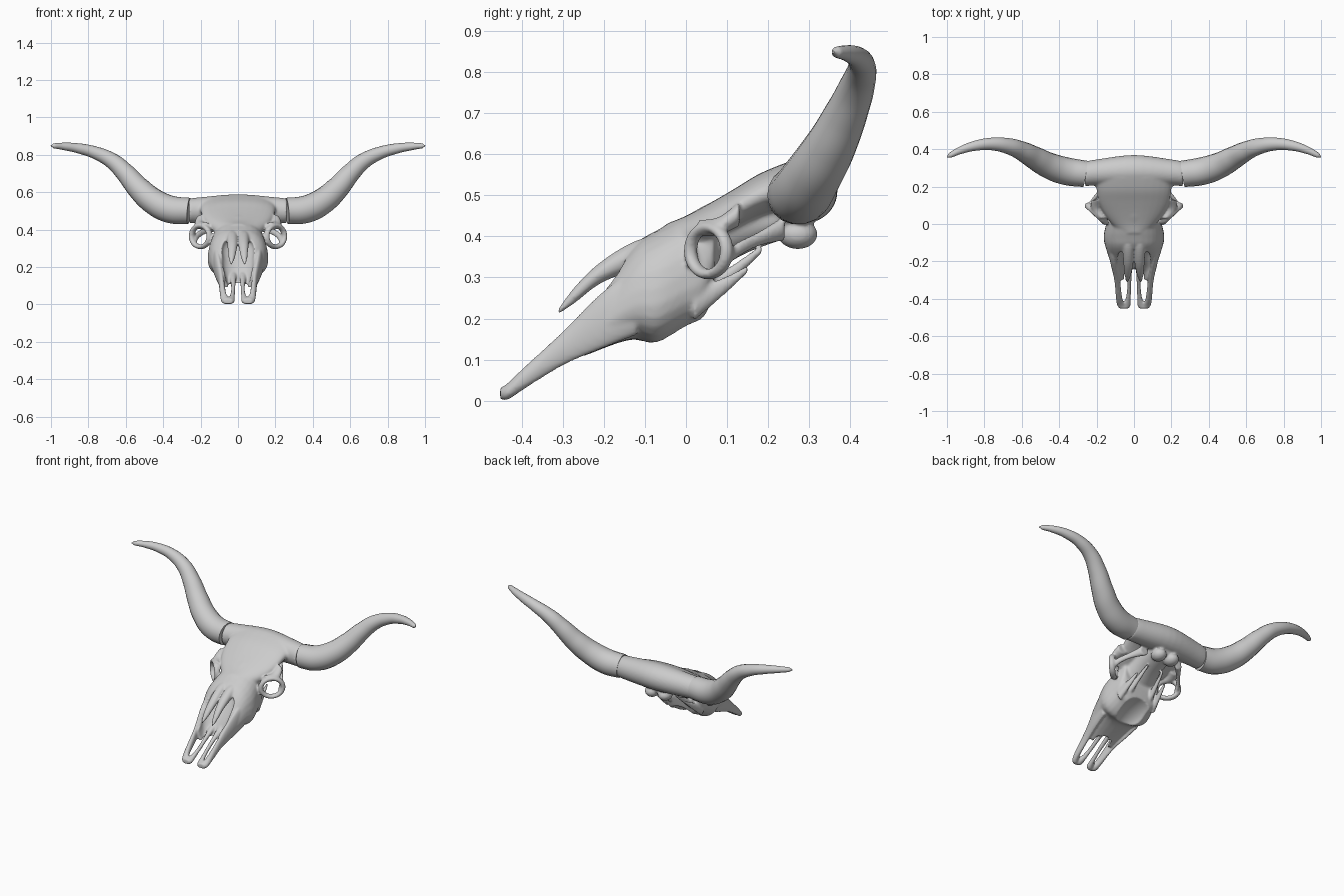
import bpy
import bmesh
import math
from mathutils import Matrix, Vector

cube = bpy.data.objects.get("Cube")
if cube:
    bpy.data.objects.remove(cube, do_unlink=True)

bone = bpy.data.materials.new("pale_bone")
bone.use_nodes = True
bone.diffuse_color = (.6, .6, .6, 1)
bone.node_tree.nodes["Principled BSDF"].inputs["Base Color"].default_value = (.6, .6, .6, 1)


def spline(rows, steps=5):
    """Smoothly interpolate a list of equal-length rows."""
    rows = [Vector(r) for r in rows]
    out = []
    for i in range(len(rows) - 1):
        b, c = rows[i], rows[i + 1]
        a, d = rows[max(i - 1, 0)], rows[min(i + 2, len(rows) - 1)]
        for k in range(steps):
            t = k / steps
            out.append(b + (c - a) * t / 2 + (a * 2 - b * 5 + c * 4 - d) * t**2 / 2
                       + (b * 3 - a - c * 3 + d) * t**3 / 2)
    return out + [rows[-1]]


def loft(bm, rows, side=1, power=2, taper=0, across=False, n=28):
    """Skin oval sections given as (station, side offset, height, half width, half height)."""
    rings = []
    for s, x, z, hw, hz in spline(rows):
        ring = []
        for i in range(n):
            a = math.tau * i / n
            c, h = math.cos(a), math.sin(a)
            c = math.copysign(abs(c) ** (2 / power), c)
            h = math.copysign(abs(h) ** (2 / power), h)
            u, w = side * (x + hw * c * (1 - taper * h)), z + hz * h
            ring.append(bm.verts.new((s, u, w) if across else (u, s, w)))
        rings.append(ring)
    for a, b in zip(rings, rings[1:]):
        for i in range(n):
            j = (i + 1) % n
            bm.faces.new((a[i], a[j], b[j], b[i]))
    bm.faces.new(rings[0])
    bm.faces.new(rings[-1])


def ball(bm, center, size, rotation=Matrix()):
    bmesh.ops.create_uvsphere(bm, u_segments=28, v_segments=18, radius=1,
                              matrix=Matrix.Translation(center) @ rotation @ Matrix.Diagonal((*size, 1)))


def finish(bm, name):
    bmesh.ops.recalc_face_normals(bm, faces=bm.faces)
    mesh = bpy.data.meshes.new(name)
    bm.to_mesh(mesh)
    bm.free()
    obj = bpy.data.objects.new(name, mesh)
    bpy.context.collection.objects.link(obj)
    mesh.materials.append(bone)
    return obj


def select(*objs):
    bpy.ops.object.select_all(action='DESELECT')
    for o in objs:
        o.select_set(True)
    bpy.context.view_layer.objects.active = objs[0]


def remesh(obj, size):
    mod = obj.modifiers.new("blend", 'REMESH')
    mod.mode = 'VOXEL'
    mod.voxel_size = size


# Solid core: snout, forehead, braincase and the bar between the horns
bm = bmesh.new()
loft(bm, [(-.3, 0, .125, .1, .042), (-.22, 0, .19, .12, .07), (-.13, 0, .262, .148, .113),
          (-.07, 0, .275, .16, .14), (0, 0, .31, .147, .14), (.045, 0, .335, .135, .14),
          (.07, 0, .385, .12, .1)], power=2.5, taper=.12)
loft(bm, [(-.05, 0, .36, .08, .07), (0, 0, .4, .12, .05), (.06, 0, .432, .165, .05),
          (.12, 0, .467, .19, .05), (.18, 0, .5, .2, .053), (.25, 0, .525, .21, .057)], power=2.3)
loft(bm, [(.03, 0, .37, .115, .09), (.12, 0, .42, .095, .075), (.2, 0, .44, .085, .06),
          (.3, 0, .46, .08, .05)])
loft(bm, [(-.262, .268, .5, .066, .066), (-.2, .275, .503, .07, .07), (0, .285, .51, .084, .079),
          (.2, .275, .503, .07, .07), (.262, .268, .5, .066, .066)], across=True)
skull = finish(bm, "skull")
remesh(skull, .007)

# Hollows: eye sockets, nose cavity and palate
socket_center = Vector((.2, .055, .365))
bm = bmesh.new()
for side in (1, -1):
    facing = Vector((.68 * side, -.73, 0))
    center = Vector((side * socket_center.x, socket_center.y, socket_center.z))
    turn = facing.to_track_quat('Z', 'Y').to_matrix().to_4x4()
    ball(bm, center - facing * .025, (.054, .054, .075), turn)
loft(bm, [(-.36, 0, .2, .075, .2), (-.28, 0, .22, .075, .17), (-.24, 0, .24, .085, .12),
          (-.2, 0, .27, .085, .085), (-.15, 0, .31, .08, .06), (-.1, 0, .34, .04, .03)])
ball(bm, (0, .01, .15), (.095, .15, .06), Matrix.Rotation(math.radians(26), 4, 'X'))
hollows = finish(bm, "hollows")
hollows.hide_render = True
cut = skull.modifiers.new("hollow", 'BOOLEAN')
cut.operation = 'DIFFERENCE'
cut.solver = 'EXACT'
cut.object = hollows
select(skull)
bpy.ops.object.convert(target='MESH')
bpy.data.objects.remove(hollows, do_unlink=True)

# Slender bones, one of each per side
bm = bmesh.new()
for side in (1, -1):
    # nasal blade
    loft(bm, [(-.06, .03, .375, .04, .03), (-.13, .03, .352, .032, .034), (-.21, .03, .31, .026, .026),
              (-.27, .033, .258, .018, .02), (-.312, .036, .216, .006, .006)], side)
    # outer and inner rails of the muzzle fork
    loft(bm, [(-.12, .118, .24, .025, .08), (-.2, .108, .198, .02, .07), (-.3, .09, .127, .015, .042),
              (-.4, .079, .05, .017, .026), (-.435, .066, .022, .024, .02), (-.452, .056, .018, .02, .014)], side)
    loft(bm, [(-.15, .03, .19, .03, .02), (-.25, .026, .135, .016, .016), (-.34, .026, .078, .011, .014),
              (-.4, .031, .04, .014, .016), (-.435, .042, .02, .024, .018), (-.452, .05, .018, .02, .014)], side)
    # throat prongs behind the teeth
    loft(bm, [(0, .08, .24, .03, .04), (.08, .07, .285, .015, .025), (.185, .055, .37, .008, .01)], side)
    loft(bm, [(.02, .12, .235, .02, .04), (.09, .11, .277, .012, .022), (.15, .1, .32, .007, .009)], side)
    # cheek arch and brow joining the eye ring to the head
    loft(bm, [(.09, .235, .34, .014, .02), (.13, .215, .37, .014, .018), (.18, .175, .395, .016, .018),
              (.24, .12, .42, .03, .03)], side)
    loft(bm, [(.03, .17, .42, .02, .02), (.08, .2, .425, .03, .022), (.13, .19, .455, .035, .03)], side)
    # knob at the back of the neck joint
    ball(bm, (side * .045, .272, .405), (.042, .048, .036))
bones = finish(bm, "slender_bones")

# Eye rings
rings = []
for side in (1, -1):
    facing = Vector((.68 * side, -.73, 0))
    bpy.ops.mesh.primitive_torus_add(major_radius=.06, minor_radius=.014, major_segments=40, minor_segments=12)
    ring = bpy.context.object
    ring.matrix_world = (Matrix.Translation((side * socket_center.x, socket_center.y, socket_center.z))
                         @ facing.to_track_quat('Z', 'Y').to_matrix().to_4x4()
                         @ Matrix.Diagonal((1.08, .95, 1.3, 1)))
    ring.data.materials.append(bone)
    rings.append(ring)

# Blend every bone into one smooth skull
select(skull, bones, *rings)
bpy.ops.object.join()
remesh(skull, .0055)
soft = skull.modifiers.new("soften", 'SMOOTH')
soft.factor = .5
soft.iterations = 5
bpy.ops.object.convert(target='MESH')
skull.data.materials.clear()
skull.data.materials.append(bone)
bpy.ops.object.shade_smooth_by_angle(angle=math.radians(60))

# Horns: sweeping tapered curves
horn_path = [(.262, .268, .5, .071), (.36, .282, .508, .074), (.45, .31, .55, .07), (.53, .352, .62, .062),
             (.6, .39, .7, .052), (.67, .416, .765, .043), (.76, .428, .81, .034), (.85, .418, .834, .027),
             (.93, .393, .845, .02), (.985, .366, .848, .013), (1, .358, .848, .003)]
for name, side in (("left_horn", 1), ("right_horn", -1)):
    curve = bpy.data.curves.new(name, 'CURVE')
    curve.dimensions = '3D'
    curve.bevel_depth = 1
    curve.bevel_resolution = 7
    curve.resolution_u = 8
    curve.use_fill_caps = True
    path = curve.splines.new('BEZIER')
    path.radius_interpolation = 'CARDINAL'
    path.bezier_points.add(len(horn_path) - 1)
    for point, (x, y, z, r) in zip(path.bezier_points, horn_path):
        point.co = (side * x, y, z)
        point.radius = r
        point.handle_left_type = point.handle_right_type = 'AUTO'
    curve.materials.append(bone)
    horn = bpy.data.objects.new(name, curve)
    bpy.context.collection.objects.link(horn)
    select(horn)
    bpy.ops.object.convert(target='MESH')
    bpy.ops.object.shade_smooth_by_angle(angle=math.radians(50))
